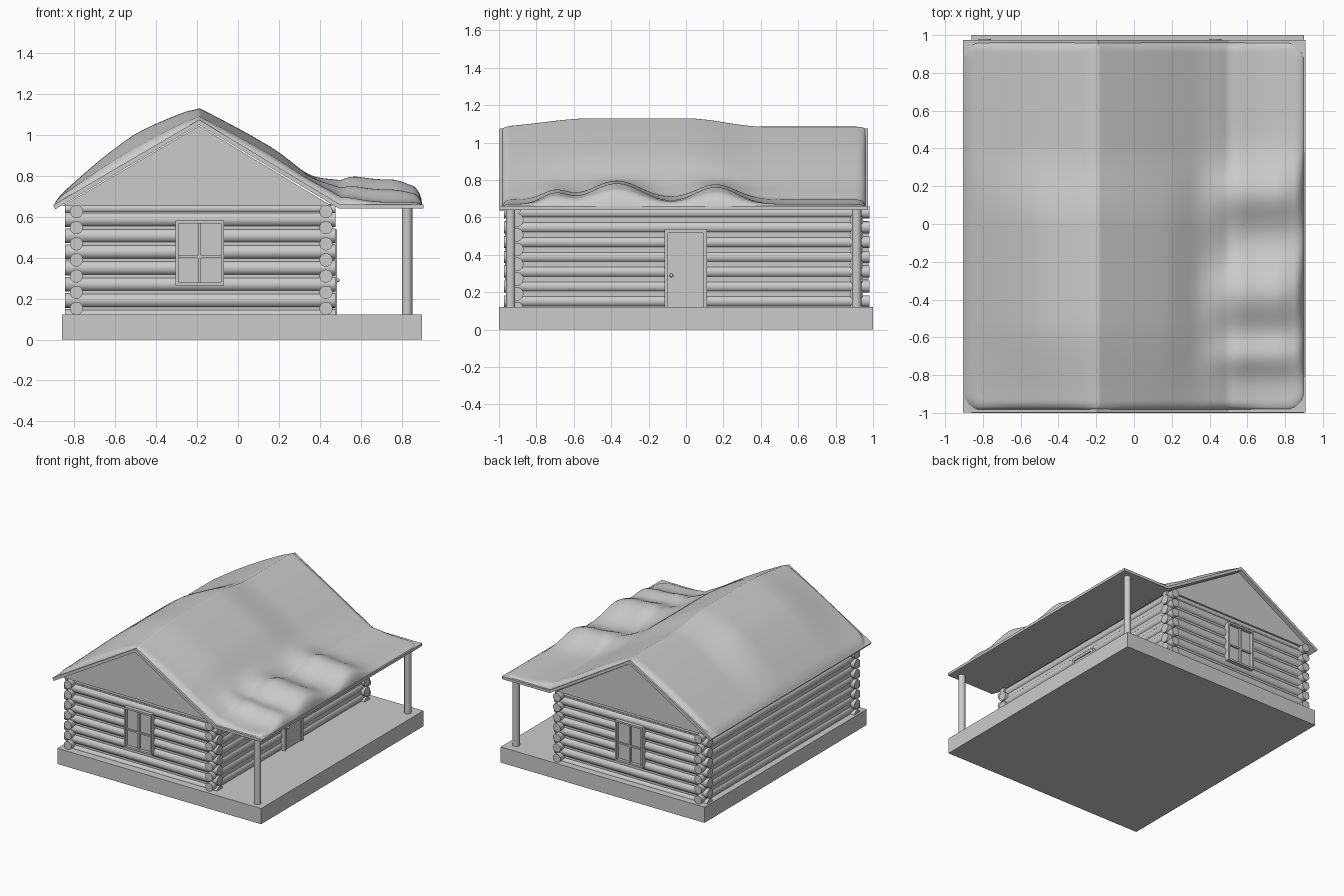
import bpy, bmesh, math
from mathutils import Vector

if "Cube" in bpy.data.objects:
    bpy.data.objects.remove(bpy.data.objects["Cube"])

YC = 0.003            # house centre along y
PITCH = 0.079         # vertical spacing of logs


def finish(bm, name, smooth=False):
    bmesh.ops.recalc_face_normals(bm, faces=bm.faces)
    me = bpy.data.meshes.new(name)
    bm.to_mesh(me)
    bm.free()
    ob = bpy.data.objects.new(name, me)
    bpy.context.collection.objects.link(ob)
    if smooth:
        bpy.ops.object.select_all(action='DESELECT')
        ob.select_set(True)
        bpy.context.view_layer.objects.active = ob
        bpy.ops.object.shade_smooth_by_angle(angle=math.radians(40))
    return ob


def add_box(bm, x0, x1, y0, y1, z0, z1):
    vs = bmesh.ops.create_cube(bm, size=1)['verts']
    for v in vs:
        v.co = Vector(((x0 + x1) / 2 + v.co.x * (x1 - x0),
                       (y0 + y1) / 2 + v.co.y * (y1 - y0),
                       (z0 + z1) / 2 + v.co.z * (z1 - z0)))


def box(name, *dims):
    bm = bmesh.new()
    add_box(bm, *dims)
    return finish(bm, name)


def add_rod(bm, p, q, r, seg=20):
    p, q = Vector(p), Vector(q)
    d = q - p
    m = d.to_track_quat('Z', 'Y').to_matrix().to_4x4()
    m.translation = (p + q) / 2
    bmesh.ops.create_cone(bm, cap_ends=True, segments=seg, radius1=r, radius2=r,
                          depth=d.length, matrix=m)


def prism(name, profile, y0, y1):
    bm = bmesh.new()
    f = bm.faces.new([bm.verts.new((x, y0, z)) for x, z in profile])
    ext = bmesh.ops.extrude_face_region(bm, geom=[f])['geom']
    bmesh.ops.translate(bm, vec=(0, y1 - y0, 0),
                        verts=[g for g in ext if isinstance(g, bmesh.types.BMVert)])
    return finish(bm, name)


# Foundation and inner walls
box("foundation", -0.86, 0.90, -1, 1, 0, 0.122)
box("inner_walls", -0.81, 0.45, YC - 0.925, YC + 0.925, 0.12, 0.66)

# Long side logs
bm = bmesh.new()
for x in (-0.79, 0.43):
    for i in range(7):
        z = 0.152 + PITCH * i
        add_rod(bm, (x, YC - 0.975, z), (x, YC + 0.977, z), 0.032)
finish(bm, "side_logs", True)

# Front and back logs, offset by half a course
bm = bmesh.new()
for y in (YC - 0.908, YC + 0.908):
    for i in range(-1, 7):
        z = 0.152 + PITCH * (i + 0.5)
        r = 0.036 if i < 6 else 0.022
        add_rod(bm, (-0.845, y, z if i < 6 else 0.64), (0.477, y, z if i < 6 else 0.64), r)
finish(bm, "end_logs", True)

# Gables and roof with flat porch cover
prism("gables", [(-0.86, 0.652), (-0.19, 1.045), (0.46, 0.652)], YC - 0.94, YC + 0.94)
roof_top = [(-0.905, 0.657), (-0.19, 1.075), (0.50, 0.660), (0.908, 0.660)]
roof_low = [(0.908, 0.640), (0.495, 0.640), (-0.19, 1.05), (-0.893, 0.638)]
prism("roof", roof_top + roof_low, -0.998, 0.974)

# Porch posts
bm = bmesh.new()
for y in (-0.938, 0.912):
    add_rod(bm, (0.827, y, 0.12), (0.827, y, 0.645), 0.025, 24)
finish(bm, "porch_posts", True)

# Door with frame and knob
bm = bmesh.new()
add_box(bm, 0.44, 0.476, -0.095, 0.092, 0.12, 0.52)
for y in (-0.115, 0.092):
    add_box(bm, 0.44, 0.485, y, y + 0.02, 0.12, 0.538)
add_box(bm, 0.44, 0.485, -0.095, 0.092, 0.518, 0.538)
finish(bm, "door")
bm = bmesh.new()
bmesh.ops.create_uvsphere(bm, u_segments=16, v_segments=10, radius=0.01)
bmesh.ops.translate(bm, verts=bm.verts, vec=(0.487, -0.078, 0.29))
finish(bm, "door_knob", True)

# Windows on both gable ends
for name, s in (("front_window", -1), ("back_window", 1)):
    bm = bmesh.new()

    def bar(x0, x1, z0, z1, depth):
        a, b = sorted((YC + s * 0.90, YC + s * depth))
        add_box(bm, x0, x1, a, b, z0, z1)

    bar(-0.295, -0.08, 0.275, 0.57, 0.948)
    for x in (-0.305, -0.083):
        bar(x, x + 0.014, 0.265, 0.582, 0.972)
    for z in (0.265, 0.568):
        bar(-0.291, -0.083, z, z + 0.014, 0.972)
    bar(-0.196, -0.182, 0.279, 0.568, 0.962)
    bar(-0.291, -0.083, 0.398, 0.410, 0.960)
    finish(bm, name)


# Snow blanket: thickness over the roof, fading at a rounded outline
def step(a, b, t):
    t = max(0, min(1, (t - a) / (b - a)))
    return t * t * (3 - 2 * t)


def roof_z(x):
    for (x0, z0), (x1, z1) in zip(roof_top, roof_top[1:]):
        if x <= x1:
            return z0 + (z1 - z0) * (x - x0) / (x1 - x0)
    return 0.66


def snow_z(x, y):
    s = step(-1.05, -0.5, y) * (1 - step(0.0, 0.42, y))
    u = (x + 0.9) / 0.71 if x < -0.19 else (x + 0.19) / 0.69
    if x < -0.19:
        t = 0.018 + s * 0.045 * min(1, u * 1.8) + (0.02 + 0.03 * s) * math.sin(math.pi * u)
        t -= 0.008 * step(0.9, 1, u)
    else:
        slope = 1 - step(0.5, 1.0, u)
        t = 0.012 + s * 0.045 * slope + 0.02 * math.sin(math.pi * min(u, 1))
        t += 0.025 * math.exp(-((x - 0.5) / 0.12) ** 2)
        drift = sum(h * math.exp(-((y - c) / w) ** 2) for c, w, h in
                    ((-0.37, 0.19, 0.11), (0.16, 0.16, 0.09), (-0.70, 0.10, 0.055)))
        t += drift * step(0.3, 0.6, x) * (1 - 0.35 * step(0.75, 0.9, x))
    # signed distance inside a rounded rectangle
    r = 0.09
    qx, qy = abs(x) - (0.9 - r), abs(y + 0.011) - (0.972 - r)
    d = r - math.hypot(max(qx, 0), max(qy, 0)) - min(max(qx, qy), 0)
    k = max(0, min(1, d / 0.05))
    return roof_z(x) - 0.006 + (t + 0.006) * math.sqrt(1 - (1 - k) ** 2)


def spaced(a, b, n):
    # samples cluster towards both ends
    out = []
    for i in range(n + 1):
        f = i / n
        f = 0.35 * f + 0.65 * (1 - math.cos(math.pi * f)) / 2
        out.append(a + (b - a) * f)
    return out


xs = spaced(-0.902, -0.19, 45) + spaced(-0.19, 0.902, 65)[1:]
ys = spaced(-0.984, 0.962, 110)
bm = bmesh.new()
grid = [[bm.verts.new((x, y, snow_z(x, y))) for y in ys] for x in xs]
for a, b in zip(grid, grid[1:]):
    for j in range(len(ys) - 1):
        bm.faces.new((a[j], b[j], b[j + 1], a[j + 1]))
finish(bm, "roof_snow", True)
